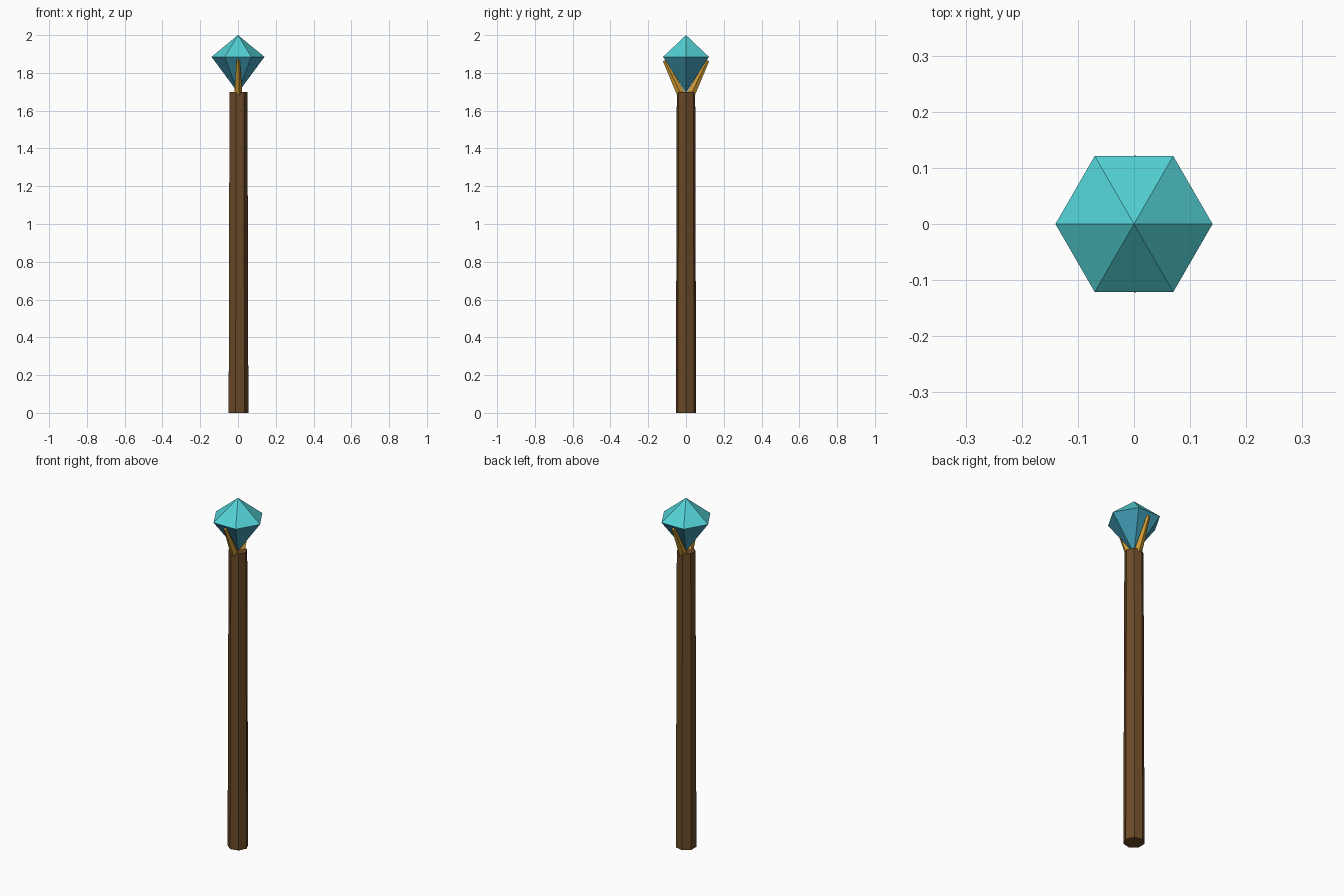
import bpy
import bmesh
from math import cos, sin, tau
from mathutils import Vector, Matrix

cube = bpy.data.objects.get("Cube")
if cube:
    bpy.data.objects.remove(cube)


def material(name, rgb):
    m = bpy.data.materials.new(name)
    m.use_nodes = True
    m.diffuse_color = (*rgb, 1)
    m.node_tree.nodes["Principled BSDF"].inputs["Base Color"].default_value = (*rgb, 1)
    return m


wood = material("brown wood", (0.15, 0.068, 0.021))
gold = material("gold", (0.62, 0.33, 0.035))
crystal_top = material("bright turquoise", (0.085, 0.63, 0.66))
crystal_base = material("deep turquoise", (0.055, 0.35, 0.48))


def add_object(name, bm, *mats):
    bmesh.ops.recalc_face_normals(bm, faces=bm.faces)
    mesh = bpy.data.meshes.new(name)
    bm.to_mesh(mesh)
    bm.free()
    for m in mats:
        mesh.materials.append(m)
    obj = bpy.data.objects.new(name, mesh)
    bpy.context.collection.objects.link(obj)
    return obj


def ring(bm, sides, radius, z):
    return [bm.verts.new((radius * cos(tau * i / sides), radius * sin(tau * i / sides), z))
            for i in range(sides)]


def tapered_rod(name, start, end, r1, r2, sides, mat):
    """Faceted rod from start to end with flat caps."""
    start, end = Vector(start), Vector(end)
    axis = end - start
    bm = bmesh.new()
    low, high = ring(bm, sides, r1, 0), ring(bm, sides, r2, axis.length)
    for i in range(sides):
        j = (i + 1) % sides
        bm.faces.new((low[i], low[j], high[j], high[i]))
    bm.faces.new(low[::-1])
    bm.faces.new(high)
    turn = Vector((0, 0, 1)).rotation_difference(axis).to_matrix().to_4x4()
    bmesh.ops.transform(bm, matrix=Matrix.Translation(start) @ turn, verts=bm.verts)
    return add_object(name, bm, mat)


# Seven-sided shaft, slightly narrower at the top
tapered_rod("shaft", (0, 0, 0), (0, 0, 1.7), 0.055, 0.05, 7, wood)

# Two gold prongs holding the crystal
for name, side in (("front_prong", -1), ("back_prong", 1)):
    tapered_rod(name, (0, side * 0.027, 1.69), (0, side * 0.114, 1.866),
                0.023, 0.01, 5, gold)

# Six-sided crystal: shallow crown over a deep point
bm = bmesh.new()
girdle = ring(bm, 6, 0.14, 1.885)
for z, index in ((2.0, 0), (1.695, 1)):
    tip = bm.verts.new((0, 0, z))
    for i in range(6):
        bm.faces.new((girdle[i], girdle[(i + 1) % 6], tip)).material_index = index
add_object("crystal", bm, crystal_top, crystal_base)
